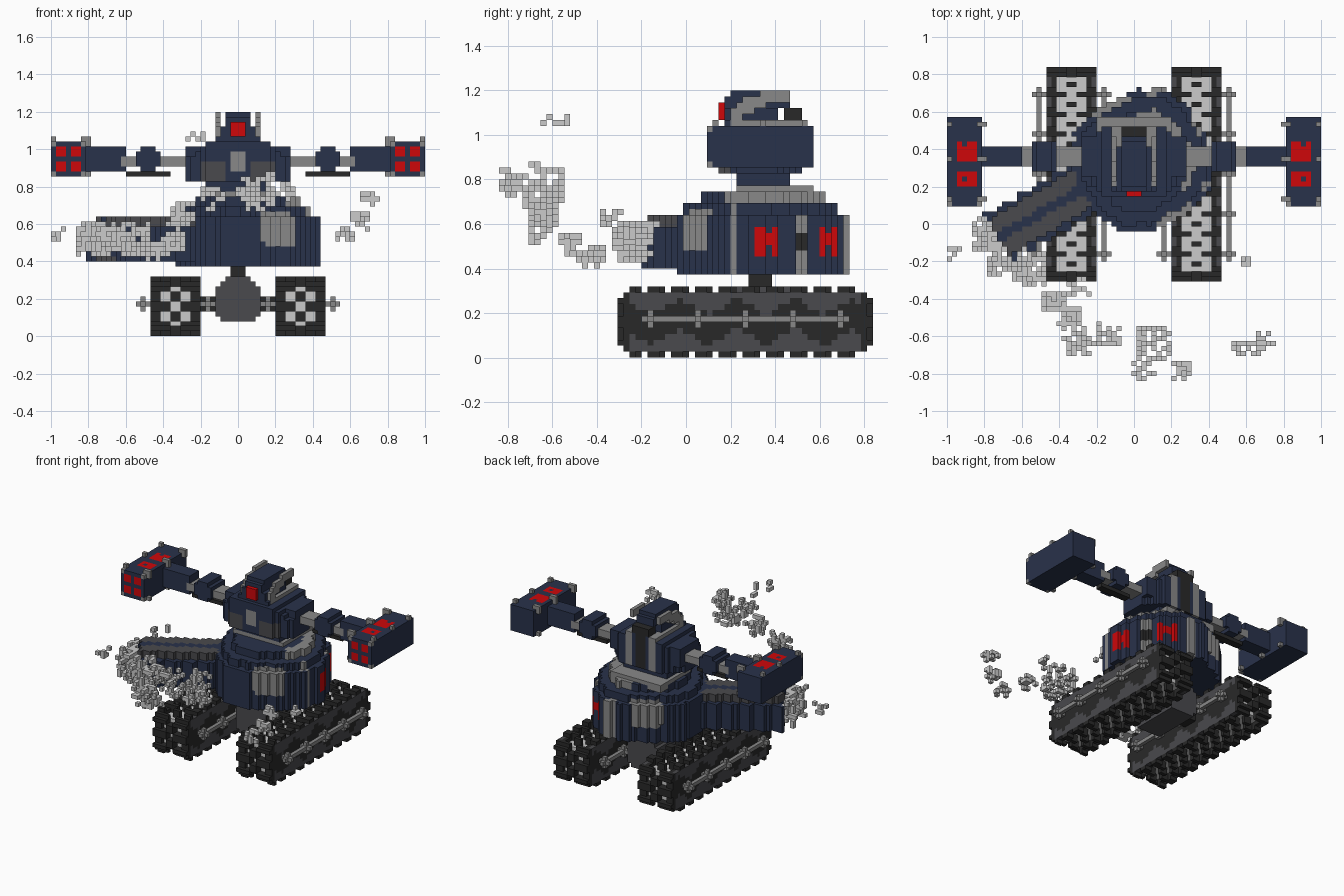
import bpy, bmesh, math, random
from mathutils import Vector

if "Cube" in bpy.data.objects:
    bpy.data.objects.remove(bpy.data.objects["Cube"])

U = 2 / 75                      # edge length of one block
random.seed(4)
COLOURS = {
    "navy": (0.022, 0.032, 0.070), "pale_grey": (0.60, 0.60, 0.60),
    "mid_grey": (0.25, 0.25, 0.25), "dark_grey": (0.068, 0.068, 0.075),
    "black": (0.022, 0.022, 0.022), "red": (0.62, 0.002, 0.003)}
NAVY, PALE, MID, DARK, BLACK, RED = range(6)
MATS = []
for label, rgb in COLOURS.items():
    m = bpy.data.materials.new(label)
    m.use_nodes = True
    m.diffuse_color = (*rgb, 1)
    m.node_tree.nodes["Principled BSDF"].inputs["Base Color"].default_value = (*rgb, 1)
    MATS.append(m)


def build(name, cells):
    """Turn {(i, j, k): colour} into a mesh of the exposed block faces."""
    bm = bmesh.new()
    verts = {}

    def vert(p):
        if p not in verts:
            verts[p] = bm.verts.new(((p[0] - 0.5) * U, (p[1] - 0.5) * U, p[2] * U))
        return verts[p]

    for cell, colour in cells.items():
        for axis in range(3):
            b, c = (axis + 1) % 3, (axis + 2) % 3
            for step in (0, 1):
                near = list(cell)
                near[axis] += 2 * step - 1
                if tuple(near) in cells:
                    continue
                ring = []
                for db, dc in ((0, 0), (1, 0), (1, 1), (0, 1)):
                    p = list(cell)
                    p[axis] += step
                    p[b] += db
                    p[c] += dc
                    ring.append(vert(tuple(p)))
                bm.faces.new(ring if step else ring[::-1]).material_index = colour
    me = bpy.data.meshes.new(name)
    bm.to_mesh(me)
    bm.free()
    for m in MATS:
        me.materials.append(m)
    ob = bpy.data.objects.new(name, me)
    bpy.context.collection.objects.link(ob)


def solid(name, lo, hi, rule):
    """Fill every block between lo and hi whose rule gives a colour."""
    cells = {}
    first = [math.floor(v / U) - 1 for v in lo]
    last = [math.ceil(v / U) + 1 for v in hi]
    for i in range(first[0], last[0] + 1):
        for j in range(first[1], last[1] + 1):
            for k in range(first[2], last[2] + 1):
                p = (i * U, j * U, (k + 0.5) * U)
                if all(a <= q <= b for a, q, b in zip(lo, p, hi)):
                    colour = rule(*p)
                    if colour is not None:
                        cells[i, j, k] = colour
    build(name, cells)


def box(name, colour, x, y, z, side=1):
    xs = sorted((x[0] * side, x[1] * side))
    solid(name, (xs[0], y[0], z[0]), (xs[1], y[1], z[1]), lambda *p: colour)


# Crawler tracks: black cleats over a pale recessed belt, scalloped side plates
def track_rule(cx):
    def rule(x, y, z):
        a = abs(x - cx) / U
        dy, dz = 0.5735 - abs(y - 0.2667), 0.16 - abs(z - 0.16)
        depth = min(dy, dz)
        run = round((y if dz < dy else z) / U + 50) % 4
        if dy + dz < 0.07 or (depth < U and a > 2.6 and run > 1):
            return None
        if depth < 2 * U and a < 2.6:                   # hooks and centre lugs
            return BLACK if run == (0 if a > 1.2 else 2) else None
        if a < 2.6:
            return PALE
        if a > 4.4 and depth > U and dy > 0.045:
            wave = abs((y + 0.16) / 0.26 % 1 - 0.5) * 2
            if abs(z - 0.16) > 0.03 + 0.075 * (1 - wave if z > 0.16 else wave):
                return DARK
        return BLACK
    return rule


for side, word in ((1, "left"), (-1, "right")):
    cx = 12.5 * U * side
    solid(word + "_track", (cx - 0.134, -0.31, 0), (cx + 0.134, 0.84, 0.32), track_rule(cx))
    for rail, bar, stud in (("outer", (0.49, 0.53), (0.47, 0.55)), ("inner", (0.14, 0.17), (0.12, 0.2))):
        box(f"{word}_{rail}_rail", MID, bar, (-0.2, 0.73), (0.16, 0.187), side)
        for n in range(5):
            y = -0.16 + n * 0.2133
            box(f"{word}_{rail}_stud_{n}", MID, stud, (y - 0.02, y + 0.02), (0.16, 0.187), side)
            box(f"{word}_{rail}_pin_{n}", MID, bar, (y - 0.014, y + 0.014), (0.13, 0.215), side)

# Drive hub, axle and neck between the tracks
solid("drive_hub", (-0.12, 0.16, 0.08), (0.12, 0.5, 0.31),
      lambda x, y, z: DARK if abs(x) + abs(z - 0.19) < 0.18 else None)
box("axle", BLACK, (-0.2, 0.2), (0.28, 0.39), (0.13, 0.21))
box("neck", BLACK, (-0.05, 0.05), (0.28, 0.39), (0.28, 0.38))

# Lower hull, turned thirty degrees, with a cannon along its own forward axis
CENTRE = Vector((0.05, 0.34))
FWD = Vector((-math.cos(math.pi / 6), -0.5))
SIDE = Vector((0.5, -math.cos(math.pi / 6)))


def turned(x, y):
    d = Vector((x, y)) - CENTRE
    return d.dot(FWD), d.dot(SIDE)


def hull_rule(x, y, z):
    u, v = turned(x, y)
    scale = 1 if z < 0.64 else 0.9 if z < 0.7 else 0.72
    half = 0.37 if u > 0 else 0.355
    r = (abs(u / half) ** 2.7 + abs(v / 0.36) ** 2.7) ** (1 / 2.7) / scale
    ribs = 0.035 if math.sin(14 * math.atan2(v, u)) > 0.5 else 0
    panel = abs(u) < 0.11 and abs(z - 0.575) < 0.1 and abs(u) / 0.11 + abs(z - 0.575) / 0.1 < 1.6
    if r > (1 if panel else 1 - ribs):
        return None
    if abs(v) > 0.26 and panel:
        return MID
    if u < -0.25 and z < 0.65:                          # rear markings
        if abs(v) < 0.035:
            return BLACK if abs(z - 0.52) < 0.05 else MID
        w = abs(abs(v) - 0.155) / U
        if w < 2 and abs(z - 0.53) < 0.07 and (w > 0.7 or abs(z - 0.53) < 0.025):
            return RED
    if u < -0.2 and abs(abs(v) - 0.285) < 0.02:
        return MID
    if z > 0.7 and r > 0.75:
        return MID if u < -0.1 else NAVY
    return NAVY


solid("lower_hull", (-0.4, -0.1, 0.37), (0.45, 0.74, 0.75), hull_rule)


def cannon_rule(x, y, z):
    u, v = turned(x, y)
    v += 0.03
    rib = round(u / U) % 4 < 2
    if not 0.25 < u < 0.88 or abs(v) > (0.15 if rib else 0.135):
        return None
    if z > 0.6:
        return (DARK if abs(v) > 0.025 else NAVY) if abs(v) < 0.11 and (rib or z < 0.63) else None
    if u > 0.84 and math.hypot(v, z - 0.51) < 0.08:
        return None if u > 0.86 else BLACK
    return DARK if z < 0.43 and abs(v) < 0.11 else NAVY


solid("cannon", (-0.9, -0.3, 0.4), (0.1, 0.4, 0.645), cannon_rule)

# Smoke: loose blocks scattered around a drifting path
PUFFS = [  # x, y, z, spread, count
    (-0.77, -0.06, 0.53, 0.08, 150), (-0.68, -0.17, 0.52, 0.09, 130),
    (-0.55, -0.24, 0.52, 0.08, 90), (-0.43, -0.41, 0.46, 0.05, 50),
    (-0.34, -0.51, 0.5, 0.05, 45), (-0.31, -0.64, 0.64, 0.06, 45),
    (-0.14, -0.61, 0.74, 0.06, 25), (0.1, -0.64, 0.77, 0.09, 55),
    (0.05, -0.79, 0.79, 0.06, 14), (0.26, -0.78, 0.78, 0.04, 18),
    (0.57, -0.66, 0.55, 0.04, 14), (0.66, -0.65, 0.62, 0.04, 14),
    (0.7, -0.62, 0.73, 0.035, 14), (-0.3, -0.34, 0.62, 0.05, 14),
    (-0.97, -0.15, 0.54, 0.04, 6), (0.6, -0.2, 0.55, 0.03, 4),
    (-0.24, -0.58, 1.08, 0.05, 6)]
smoke = {}
for x, y, z, spread, count in PUFFS:
    for n in range(count):
        q = [c + random.uniform(-spread, spread) for c in (x, y, z)]
        cell = (max(-37, round(q[0] / U)), max(-31, round(q[1] / U)), math.floor(q[2] / U))
        smoke[cell] = PALE
build("smoke", smoke)

# Waist and upper torso
box("waist_ring", MID, (-0.2, 0.2), (0.23, 0.57), (0.72, 0.77))
box("waist", NAVY, (-0.17, 0.17), (0.24, 0.48), (0.75, 0.86))


def chest_rule(x, y, z):
    a = abs(x)
    half = 0.28 if z < 0.94 else 0.28 - (z - 0.94) * 1.3
    front = 0.14 + max(0, a - 0.16) * 0.9 + max(0, z - 0.98) * 0.4
    if a > half or y < front or y > 0.51 - max(0, a - 0.16) * 0.8:
        return None
    if y < front + 2 * U:                               # vents and breastplate
        if 0.06 < a < 0.2 and z < 0.94:
            return DARK
        if a < 0.045 and 0.87 < z < 1.0:
            return MID
    if y > 0.46 and a < 0.2:                            # back plates
        if a < 0.03:
            return BLACK
        if 0.06 < a < 0.12:
            return MID
    if z > 1.0 and 0.07 < a < 0.12 and y > 0.2:
        return MID
    return NAVY


solid("upper_torso", (-0.3, 0.1, 0.82), (0.3, 0.56, 1.07), chest_rule)


# Head with a red visor and grey side fins
def head_rule(x, y, z):
    if ((y - 0.32) / 0.165) ** 4 + (max(0, z - 1.03) / 0.17) ** 3 > 1 or abs(x) > 0.085 - max(0, z - 1.12) * 0.4:
        return None
    return None if y > 0.4 and z < 1.12 else NAVY


solid("head", (-0.09, 0.17, 1.03), (0.09, 0.48, 1.2), head_rule)
box("visor", RED, (-0.045, 0.045), (0.15, 0.185), (1.06, 1.145))
box("back_vent", BLACK, (-0.06, 0.06), (0.45, 0.51), (1.05, 1.11))
for side, word in ((1, "left"), (-1, "right")):
    solid(word + "_head_fin", (0.1 * side - 0.014, 0.2, 1.05), (0.1 * side + 0.014, 0.47, 1.2),
          lambda x, y, z: MID if abs(z - 1.09 - 0.1 * math.sin((y - 0.2) * 5.5)) < 0.035 else None)

    # Arms reaching out to the launchers
    box(word + "_upper_arm", MID, (0.25, 0.62), (0.32, 0.4), (0.91, 0.97), side)
    box(word + "_shoulder", NAVY, (0.2, 0.29), (0.26, 0.46), (0.88, 1.0), side)
    box(word + "_elbow", NAVY, (0.41, 0.55), (0.29, 0.43), (0.9, 0.98), side)
    box(word + "_elbow_cap", NAVY, (0.45, 0.51), (0.27, 0.45), (0.88, 1.01), side)
    box(word + "_cable", BLACK, (0.35, 0.6), (0.34, 0.39), (0.86, 0.885), side)
    box(word + "_forearm", NAVY, (0.59, 0.82), (0.31, 0.42), (0.88, 1.0), side)

    # Launcher box with red tubes in front and red badges on top
    def launcher_rule(x, y, z):
        i, j, k = round(abs(x) / U), round(y / U), math.floor(z / U)
        if i == 30 or k == 39:                          # rivets round the rim
            return MID if j in (5, 13, 20) and i in (30, 31, 37) and k in (32, 38, 39) else None
        if j == 4 and i in (31, 37) and k in (32, 38):
            return MID
        if j == 4 and i in (32, 33, 35, 36) and k in (33, 34, 36, 37):
            return RED
        if k == 38 and 32 <= i <= 35 and (8 <= j <= 10 or 13 <= j <= 16):
            return NAVY if i == 34 and j in (9, 16) else RED
        return NAVY

    xs = sorted((0.79 * side, 0.99 * side))
    solid(word + "_launcher", (xs[0], 0.1, 0.855), (xs[1], 0.57, 1.06), launcher_rule)
